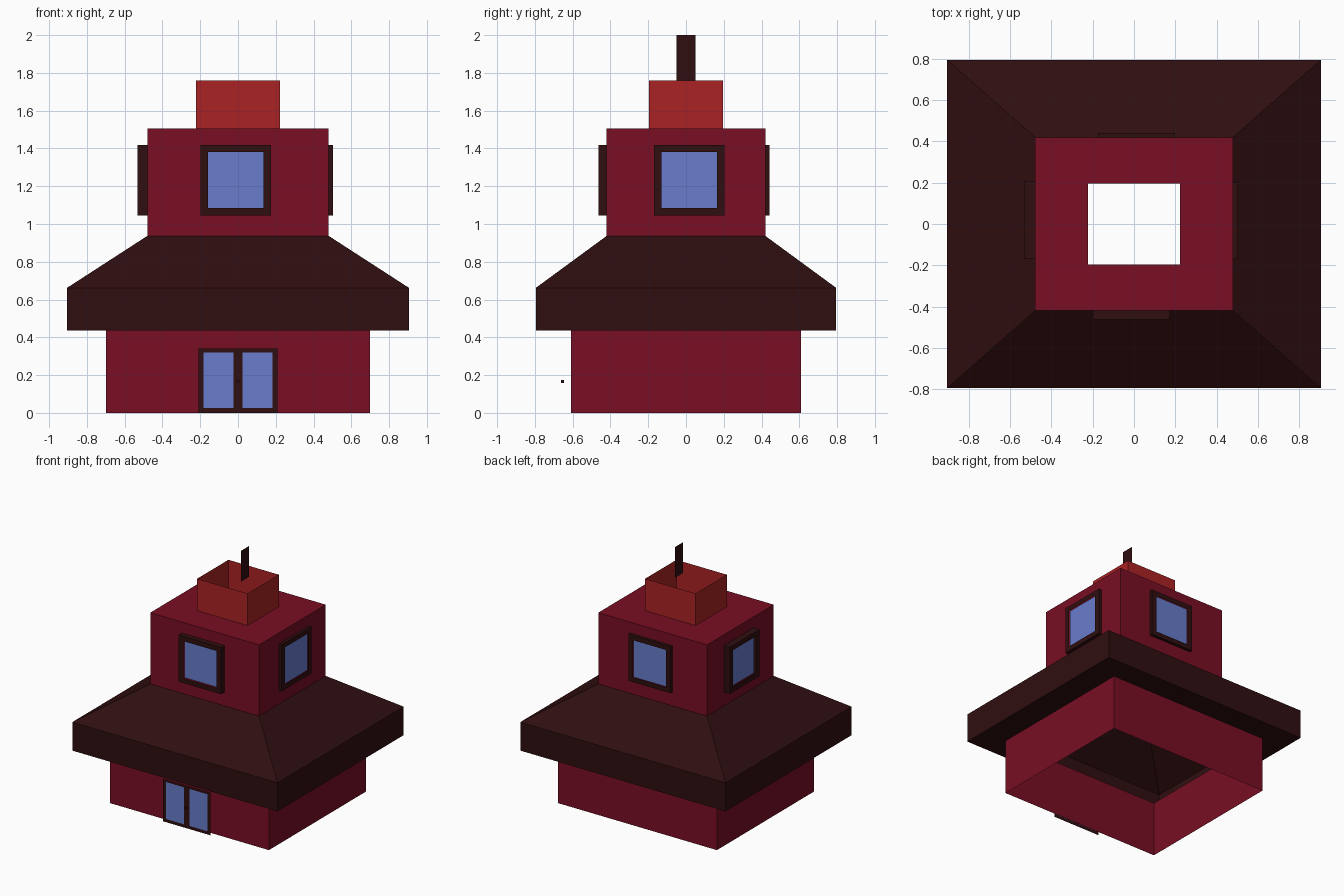
import bpy, bmesh, math
from mathutils import Matrix

if "Cube" in bpy.data.objects:
    bpy.data.objects.remove(bpy.data.objects["Cube"])


def material(name, rgb):
    m = bpy.data.materials.new(name)
    m.diffuse_color = (*rgb, 1)
    m.use_nodes = True
    m.node_tree.nodes["Principled BSDF"].inputs["Base Color"].default_value = m.diffuse_color
    return m


WALL = material("crimson wall", (0.19, 0.0045, 0.017))
ROOF = material("dark brown", (0.029, 0.0045, 0.0052))
BRICK = material("red chimney", (0.40, 0.016, 0.017))
GLASS = material("blue glass", (0.138, 0.20, 0.60))


def finish(name, bm, mat, turn=0.0):
    bm.transform(Matrix.Rotation(turn, 4, 'Z'))
    me = bpy.data.meshes.new(name)
    bm.to_mesh(me)
    bm.free()
    me.materials.append(mat)
    ob = bpy.data.objects.new(name, me)
    bpy.context.collection.objects.link(ob)
    return ob


def loft(bm, loops):
    """Bridge successive four-point loops with quads."""
    rows = [[bm.verts.new(p) for p in loop] for loop in loops]
    for a, b in zip(rows, rows[1:]):
        for i in range(4):
            j = (i + 1) % 4
            bm.faces.new((a[i], a[j], b[j], b[i]))


def shell(name, rings, mat):
    """Open rectangular shell through rings of (half x, half y, z)."""
    bm = bmesh.new()
    loft(bm, [[(-x, -y, z), (x, -y, z), (x, y, z), (-x, y, z)] for x, y, z in rings])
    return finish(name, bm, mat)


def rect(x0, x1, z0, z1, y):
    return [(x0, y, z0), (x1, y, z0), (x1, y, z1), (x0, y, z1)]


def plates(name, rects, mat, turn=0.0):
    bm = bmesh.new()
    for r in rects:
        bm.faces.new([bm.verts.new(p) for p in rect(*r)])
    return finish(name, bm, mat, turn)


# Building shells, open through the middle
shell("lower_walls", [(.70, .61, 0), (.70, .61, .435)], WALL)
shell("skirt_roof", [(.70, .61, .435), (.905, .795, .435),
                     (.905, .795, .662), (.48, .42, .937)], ROOF)
shell("upper_walls", [(.48, .42, .937), (.48, .42, 1.505), (.222, .197, 1.505)], WALL)
shell("chimney", [(.222, .197, 1.505), (.222, .197, 1.76)], BRICK)

# Thin upright panel above the chimney
plates("chimney_flag", [(-.05, .05, 1.755, 2.0, -.06)], ROOF, math.pi / 2)

# Upper windows: side, quarter turns, wall distance, sideways offset, depth
for side, q, dist, u, depth in (("front", 0, .42, -.0125, .042),
                                ("right", 1, .48, .0175, .024),
                                ("back", 2, .42, -.0125, .022),
                                ("left", 3, .48, -.02, .052)):
    turn = q * math.pi / 2
    y = -dist - depth
    bm = bmesh.new()
    loft(bm, [rect(u - .187, u + .187, 1.046, 1.418, -dist),
              rect(u - .187, u + .187, 1.046, 1.418, y),
              rect(u - .147, u + .147, 1.084, 1.38, y)])
    finish(side + "_window_frame", bm, ROOF, turn)
    plates(side + "_window_glass",
           [(u - .149, u + .149, 1.082, 1.382, -dist - depth * .6)], GLASS, turn)

# Double door, a flat plate just in front of the wall
Y = -.645
plates("door_frame", [(-.208, -.183, 0, .34, Y), (.183, .208, 0, .34, Y),
                      (-.023, .023, .025, .32, Y), (-.183, .183, 0, .025, Y),
                      (-.183, .183, .32, .34, Y)], ROOF)
plates("door_glass", [(-.183, -.023, .025, .32, Y), (.023, .183, .025, .32, Y)], GLASS)

# Door knob
bm = bmesh.new()
bmesh.ops.create_cube(bm, size=.016, matrix=Matrix.Translation((0, -.655, .167)))
finish("door_knob", bm, ROOF)
